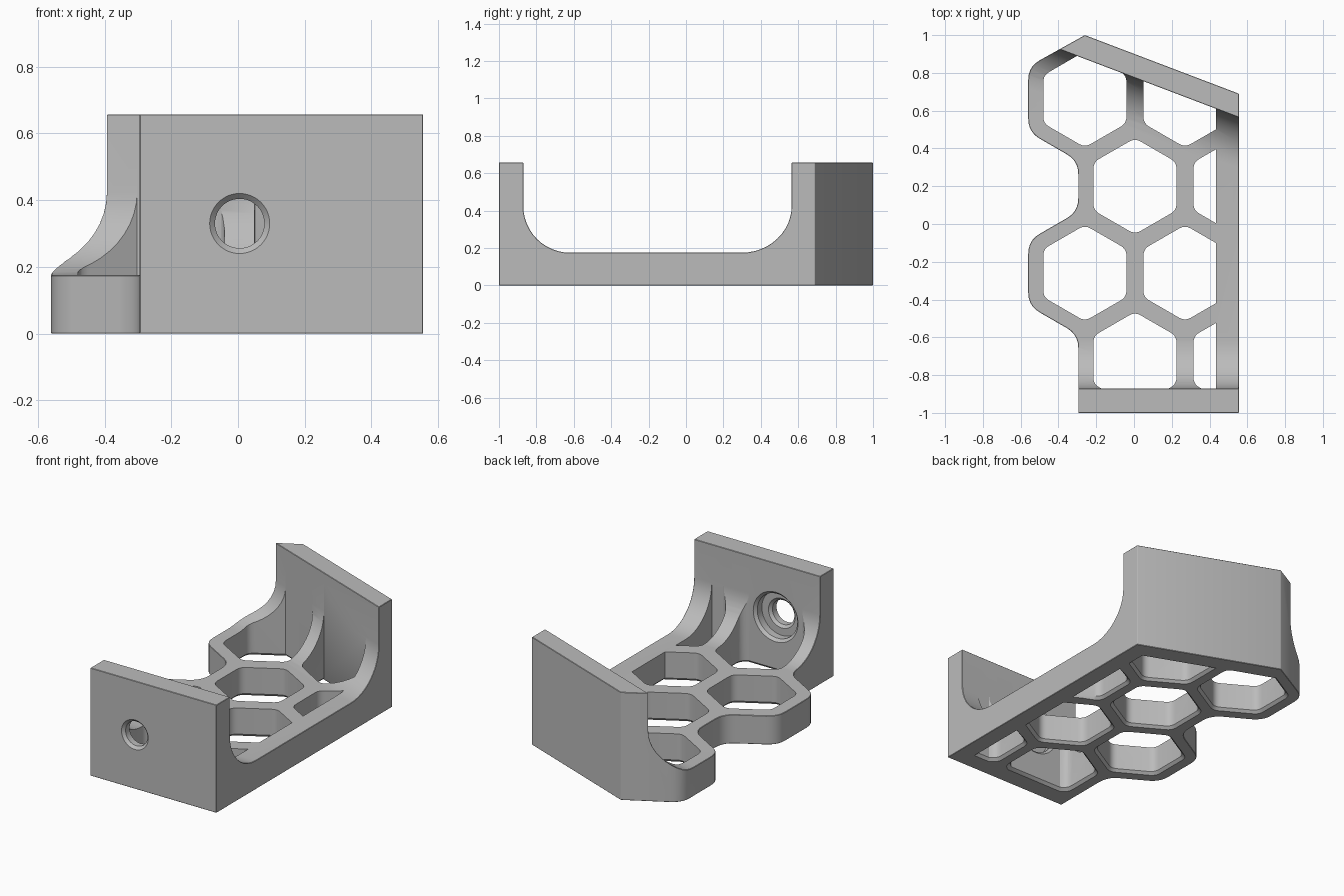
import bpy, bmesh, math
from mathutils import Vector

cube = bpy.data.objects.get("Cube")
if cube:
    bpy.data.objects.remove(cube, do_unlink=True)

SLOPE = -0.38                          # slant of the back wall in plan
BACK_IN, FRONT_IN, RIM_IN = 0.775, -0.87, 0.435
FLOOR, HEIGHT, CHAMFER = 0.175, 0.657, 0.016
ROWS = [(0.66, -0.26), (0.2, 0.005), (-0.26, -0.26), (-0.72, 0.005)]
PITCH = 0.53

grey = bpy.data.materials.new("plain_grey")
grey.use_nodes = True
COLOUR = (0.5, 0.5, 0.5, 1)
grey.diffuse_color = COLOUR
grey.node_tree.nodes["Principled BSDF"].inputs["Base Color"].default_value = COLOUR


def make_object(name, bm):
    bmesh.ops.recalc_face_normals(bm, faces=bm.faces)
    mesh = bpy.data.meshes.new(name)
    bm.to_mesh(mesh)
    bm.free()
    mesh.materials.append(grey)
    ob = bpy.data.objects.new(name, mesh)
    bpy.context.collection.objects.link(ob)
    return ob


def loft(bm, rings):
    """Skin a list of equal closed rings and cap both ends."""
    loops = [[bm.verts.new(p) for p in ring] for ring in rings]
    for a, b in zip(loops, loops[1:]):
        for i in range(len(a)):
            j = (i + 1) % len(a)
            bm.faces.new((a[i], a[j], b[j], b[i]))
    bm.faces.new(loops[0])
    bm.faces.new(loops[-1])


def rounded(corners, steps=5):
    """Round each (x, y, tangent length) corner of a polygon."""
    out = []
    for i, (x, y, t) in enumerate(corners):
        c = Vector((x, y))
        if t == 0:
            out.append(c)
            continue
        before = Vector(corners[i - 1][:2])
        after = Vector(corners[(i + 1) % len(corners)][:2])
        a = c + (before - c).normalized() * t
        b = c + (after - c).normalized() * t
        for k in range(steps + 1):
            s = k / steps
            out.append(a * (1 - s) ** 2 + c * 2 * s * (1 - s) + b * s * s)
    return out


def clip(points, inside):
    """Keep the part of a polygon where inside(p) >= 0 (a linear function)."""
    out = []
    for i, p in enumerate(points):
        q = points[(i + 1) % len(points)]
        dp, dq = inside(p), inside(q)
        if dp >= 0:
            out.append(p)
        if dp * dq < 0:
            out.append(p.lerp(q, dp / (dp - dq)))
    return out


def hexagon(cx, cy, inradius, tangent):
    r = inradius / math.cos(math.pi / 6)
    return rounded([(cx + r * math.sin(k * math.pi / 3),
                     cy + r * math.cos(k * math.pi / 3), tangent) for k in range(6)])


# Plan outline: straight right side, slanted back, honeycomb left edge
R = 0.07
outline = rounded([
    (0.555, -1, 0), (0.555, 0.69, 0), (-0.26, 1, 0),
    (-0.56, 0.833, R), (-0.56, 0.487, R), (-0.295, 0.334, R),
    (-0.295, 0.066, R), (-0.56, -0.087, R), (-0.56, -0.433, R),
    (-0.295, -0.586, R), (-0.295, -1, 0)])
bm = bmesh.new()
loft(bm, [[(p.x, p.y, z) for p in outline] for z in (0, HEIGHT)])
bracket = make_object("honeycomb_bracket", bm)

# Cavity between the two walls, with filleted ends
FILLET, STEPS = 0.25, 12


def cavity_ring(x):
    back = BACK_IN + SLOPE * x
    stretch = math.hypot(1, SLOPE)
    ring = [(x, FRONT_IN, 1)]
    arc = [k / STEPS * math.pi / 2 for k in range(STEPS + 1)]
    for a in arc:
        ring.append((x, FRONT_IN + FILLET * (1 - math.cos(a)),
                     FLOOR + FILLET * (1 - math.sin(a))))
    for a in reversed(arc):
        ring.append((x, back - FILLET * stretch * (1 - math.cos(a)),
                     FLOOR + FILLET * (1 - math.sin(a))))
    ring.append((x, back, 1))
    return ring


bm = bmesh.new()
loft(bm, [cavity_ring(-0.9), cavity_ring(0.9)])
cavity = make_object("cavity_cutter", bm)

# Hexagonal holes, trimmed by the walls and chamfered underneath
bm = bmesh.new()
for cy, first in ROWS:
    for cx in (first, first + PITCH):
        poly = hexagon(cx, cy, 0.22, 0.035)
        poly = clip(poly, lambda p: RIM_IN - p.x)
        poly = clip(poly, lambda p: p.y - FRONT_IN)
        poly = clip(poly, lambda p: BACK_IN + SLOPE * p.x - p.y)
        xs, ys = [p.x for p in poly], [p.y for p in poly]
        mid = Vector(((min(xs) + max(xs)) / 2, (min(ys) + max(ys)) / 2))
        half = Vector(((max(xs) - min(xs)) / 2, (max(ys) - min(ys)) / 2))
        rings = []
        for z, grow in ((-CHAMFER, 2 * CHAMFER), (CHAMFER, 0), (1, 0)):
            rings.append([(mid.x + (p.x - mid.x) * (1 + grow / half.x),
                           mid.y + (p.y - mid.y) * (1 + grow / half.y), z)
                          for p in poly])
        loft(bm, rings)
holes = make_object("hexagon_cutter", bm)

# Screw hole with a counterbore on the inner face
bm = bmesh.new()
profile = [(-1.016, 0.106), (-0.984, 0.074), (-0.945, 0.074), (-0.93, 0.09),
           (-0.93, 0.135), (-0.886, 0.135), (-0.854, 0.167)]
SIDES = 48
loft(bm, [[(0.005 + r * math.cos(k * math.tau / SIDES), y,
            0.33 + r * math.sin(k * math.tau / SIDES)) for k in range(SIDES)]
          for y, r in profile])
screw = make_object("screw_hole_cutter", bm)


# Cut, chamfer the outer edges, then pierce
def cut(cutter):
    mod = bracket.modifiers.new(cutter.name, "BOOLEAN")
    mod.operation = "DIFFERENCE"
    mod.solver = "EXACT"
    mod.object = cutter
    cutter.hide_render = True


cut(cavity)
bevel = bracket.modifiers.new("edge_chamfer", "BEVEL")
bevel.width = CHAMFER
bevel.segments = 1
bevel.limit_method = "ANGLE"
bevel.angle_limit = math.radians(32)
cut(holes)
cut(screw)

for ob in bpy.context.selected_objects:
    ob.select_set(False)
bpy.context.view_layer.objects.active = bracket
bracket.select_set(True)
for mod in list(bracket.modifiers):
    bpy.ops.object.modifier_apply(modifier=mod.name)
for cutter in (cavity, holes, screw):
    bpy.data.objects.remove(cutter, do_unlink=True)
bpy.ops.object.shade_smooth_by_angle(angle=math.radians(30))
